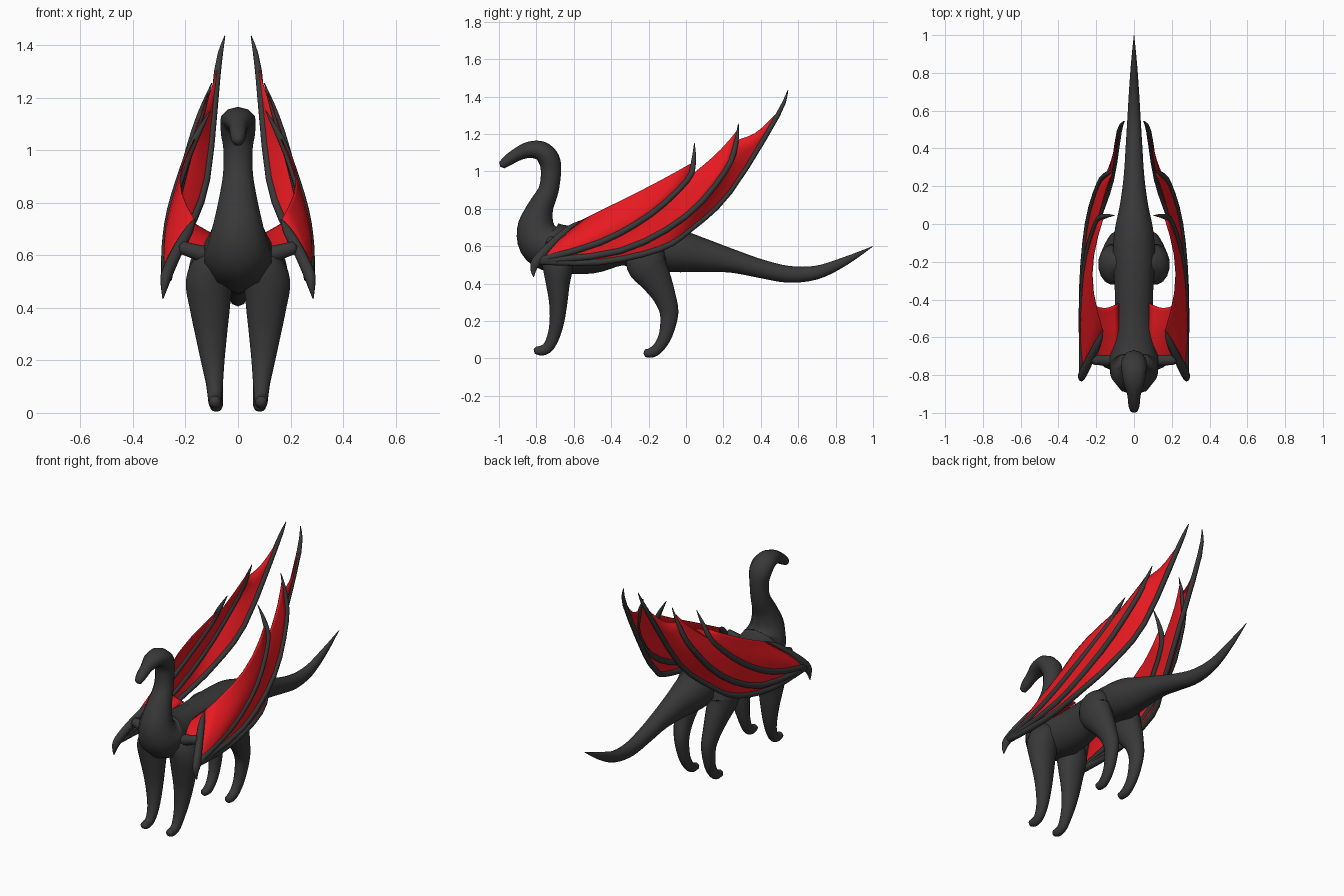
import bpy, math
from mathutils import Vector

if "Cube" in bpy.data.objects:
    bpy.data.objects.remove(bpy.data.objects["Cube"])


def material(name, rgb):
    m = bpy.data.materials.new(name)
    m.diffuse_color = (*rgb, 1)
    m.use_nodes = True
    m.node_tree.nodes["Principled BSDF"].inputs["Base Color"].default_value = m.diffuse_color
    return m


HIDE = material("charcoal_hide", (0.04, 0.04, 0.04))
RED = material("red_membrane", (0.8, 0.01, 0.015))


def spline(pts, u):
    # Catmull-Rom through points of any dimension, u in 0..1
    n = len(pts) - 1
    i = min(int(u * n), n - 1)
    t = u * n - i
    p1, p2 = pts[i], pts[i + 1]
    p0 = pts[i - 1] if i else p1
    p3 = pts[i + 2] if i + 2 <= n else p2
    return [0.5 * (2 * b + (c - a) * t + (2 * a - 5 * b + 4 * c - d) * t * t
                   + (3 * b - a - 3 * c + d) * t ** 3)
            for a, b, c, d in zip(p0, p1, p2, p3)]


def make(name, verts, faces, mat, mirror=True, smooth=True):
    me = bpy.data.meshes.new(name)
    me.from_pydata(verts, [], faces)
    me.materials.append(mat)
    ob = bpy.data.objects.new(name, me)
    bpy.context.collection.objects.link(ob)
    for p in me.polygons:
        p.use_smooth = smooth
    if mirror:
        ob.modifiers.new("Mirror", 'MIRROR').use_mirror_merge = False
    return ob


def tube(name, pts, sides=16, sub=4, mirror=True, grow=1.0):
    # loft of ellipses; each point is x, y, z, side radius, other radius
    n = (len(pts) - 1) * sub
    rings = [spline(pts, i / n) for i in range(n + 1)]
    pos = [Vector(r[:3]) for r in rings]
    overall = (pos[-1] - pos[0]).normalized()
    ref = Vector((0, 1, 0)) if abs(overall.x) > 0.8 else Vector((1, 0, 0))
    verts, faces = [], []
    for i, r in enumerate(rings):
        t = (pos[min(i + 1, n)] - pos[max(i - 1, 0)]).normalized()
        a = (ref - t * ref.dot(t)).normalized()
        b = t.cross(a)
        for k in range(sides):
            w = 2 * math.pi * (k + .5) / sides
            verts.append(pos[i] + a * math.cos(w) * max(r[3], .001) * grow
                         + b * math.sin(w) * max(r[4], .001) * grow)
    for i in range(n):
        for k in range(sides):
            j = (k + 1) % sides
            faces.append((i * sides + k, i * sides + j,
                          (i + 1) * sides + j, (i + 1) * sides + k))
    # domed ends
    for ring, q, d in ((0, pos[0], pos[0] - pos[1]), (n, pos[-1], pos[-1] - pos[-2])):
        c = len(verts)
        verts.append(q + d.normalized() * max(min(rings[ring][3:]), 0) * .5)
        for k in range(sides):
            j = (k + 1) % sides
            f = (ring * sides + k, ring * sides + j, c)
            faces.append(f if ring else f[::-1])
    return make(name, verts, faces, HIDE, mirror)


def membrane(name, A, sa, B, sb, scallop, bulge=0.0, nu=14, nt=6):
    # sheet stretched between two curves, with a scalloped trailing edge
    verts, faces = [], []
    for i in range(nu + 1):
        for k in range(nt + 1):
            t = k / nt
            arch = math.sin(math.pi * t)
            u = i / nu * (1 - scallop * arch)
            p = Vector(spline(A, u * sa)).lerp(Vector(spline(B, u * sb)), t)
            p.x += bulge * arch * i / nu
            verts.append(p)
    for i in range(nu):
        for k in range(nt):
            a = i * (nt + 1) + k
            faces.append((a, a + 1, a + nt + 2, a + nt + 1))
    ob = make(name, verts, faces, RED)
    s = ob.modifiers.new("Thickness", 'SOLIDIFY')
    s.thickness, s.offset = 0.004, 0


# Head, neck, trunk and tail in one loft (y, z, half width, half height)
spine = [(-.985, 1.032, .02, .02), (-.955, 1.057, .03, .028), (-.9, 1.092, .036, .034),
         (-.84, 1.115, .055, .042), (-.775, 1.11, .066, .05), (-.733, 1.065, .065, .055),
         (-.722, 1.0, .056, .052), (-.735, .9, .058, .052), (-.78, .8, .075, .068),
         (-.8, .7, .1, .1), (-.765, .62, .128, .125), (-.67, .585, .125, .125),
         (-.5, .58, .106, .12), (-.35, .6, .103, .1), (-.2, .59, .112, .108),
         (-.05, .575, .105, .11), (.1, .55, .075, .085), (.25, .52, .055, .06),
         (.4, .48, .045, .048), (.55, .45, .036, .043), (.7, .46, .027, .035),
         (.85, .52, .016, .022), (1.0, .6, .001, .001)]
tube("body", [(0, *p) for p in spine], 10, 4, False, 1.04)

# Legs with curled feet
tube("front_leg", [
    (.07, -.69, .64, .03, .04), (.092, -.69, .58, .07, .085), (.11, -.685, .5, .09, .085),
    (.107, -.685, .4, .078, .065), (.102, -.683, .3, .062, .05), (.096, -.69, .2, .046, .04),
    (.09, -.708, .12, .034, .034), (.088, -.738, .06, .027, .03),
    (.088, -.775, .042, .025, .027), (.088, -.805, .046, .021, .02)])
tube("hind_leg", [
    (.08, -.2, .635, .03, .04), (.1, -.205, .58, .075, .09), (.11, -.212, .51, .08, .11),
    (.106, -.16, .42, .065, .085), (.1, -.115, .33, .05, .062), (.093, -.09, .24, .04, .05),
    (.088, -.108, .13, .032, .037), (.085, -.142, .065, .028, .031),
    (.083, -.18, .033, .026, .028), (.083, -.218, .028, .022, .021)])

# Wing arm: upper arm, forearm with elbow spike and wrist claw
tube("upper_arm", [(.06, -.71, .6, .04, .04), (.13, -.72, .605, .033, .033),
                   (.215, -.72, .63, .025, .025)], 12)
tube("forearm", [(.165, -.565, .735, .003, .003), (.19, -.63, .69, .018, .018),
                 (.235, -.72, .61, .022, .022), (.272, -.795, .525, .022, .028),
                 (.28, -.815, .48, .014, .018), (.286, -.815, .435, .002, .002)], 12)

# Three long wing fingers fanning back from the wrist
wrist = (.272, -.805, .52)
fingers = [
    [wrist, (.268, -.46, .515), (.25, -.14, .585), (.19, .03, .695), (.12, .235, .89),
     (.078, .49, 1.3), (.05, .545, 1.435)],
    [wrist, (.275, -.35, .575), (.245, 0, .76), (.185, .21, 1.0), (.14, .265, 1.14),
     (.1, .28, 1.255)],
    [wrist, (.275, -.46, .62), (.255, -.19, .77), (.2, .005, .95), (.16, .04, 1.05),
     (.105, .045, 1.15)]]
for i, f in enumerate(fingers):
    n = len(f) - 1
    tube(f"wing_finger_{i + 1}",
         [(*p, *([.019 - .006 * (k / n) if k < n else .002] * 2)) for k, p in enumerate(f)],
         8, 3)

# Membranes between the fingers, to the forearm, and in to the flank
F1, F2, F3 = fingers
elbow_line = [wrist, (.235, -.72, .61), (.165, -.565, .735)]
membrane("wing_membrane_outer", F1, .86, F2, .84, .05)
membrane("wing_membrane_middle", F2, .93, F3, .64, .05)
membrane("wing_membrane_inner", F3, .8, elbow_line, 1, .03, .055)
flank = [(.08, -.73, .62), (.08, -.57, .66), (.08, -.42, .67)]
outer = [(.24, -.73, .6), (.22, -.57, .7), (.235, -.42, .77)]
membrane("flank_membrane", flank, 1, outer, 1, .12)
